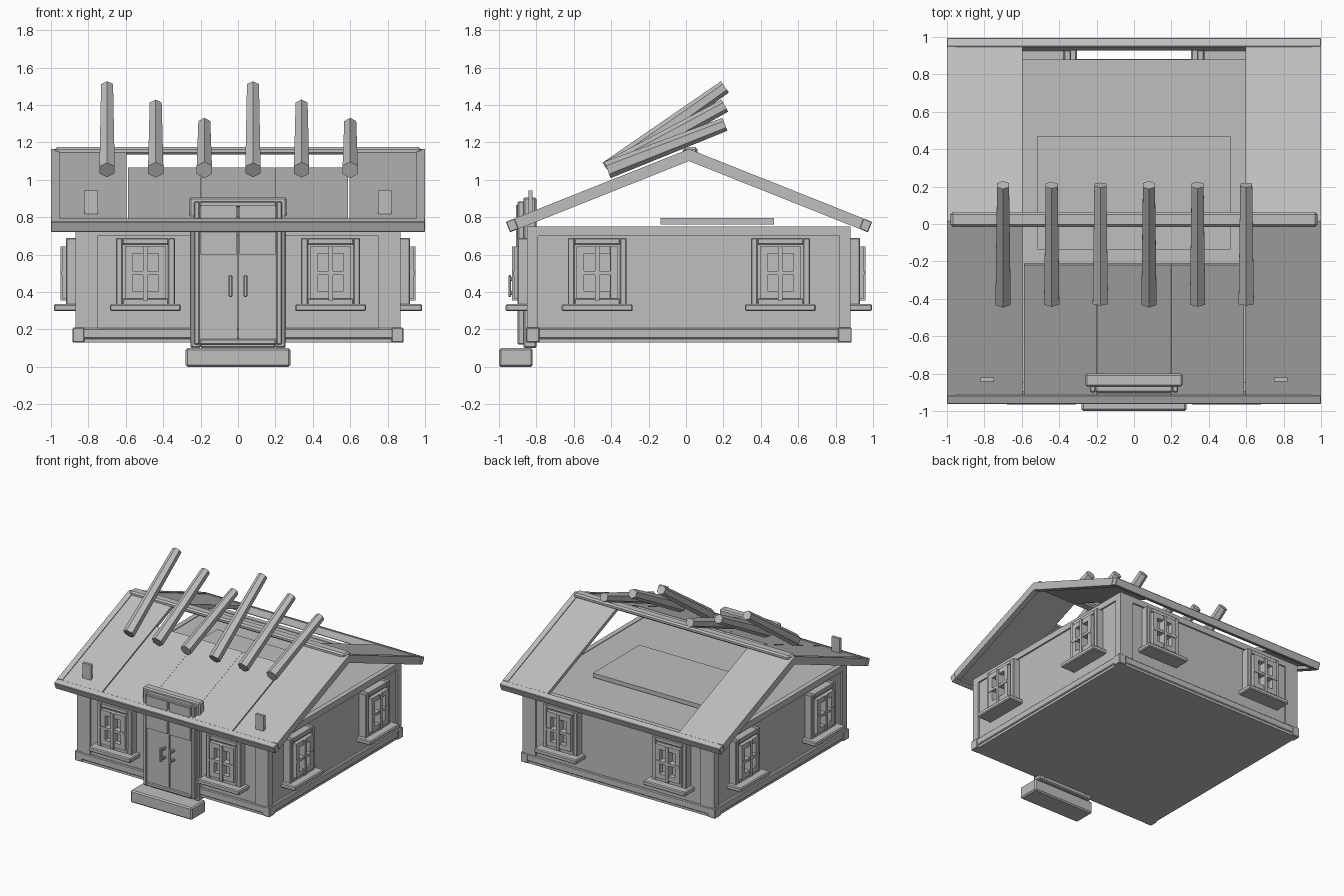
import bpy, bmesh, math
from mathutils import Matrix, Vector

cube = bpy.data.objects.get("Cube")
if cube:
    bpy.data.objects.remove(cube)

grey = bpy.data.materials.new("plain_grey")
grey.use_nodes = True
grey.diffuse_color = (0.52, 0.52, 0.52, 1)
grey.node_tree.nodes["Principled BSDF"].inputs["Base Color"].default_value = grey.diffuse_color


def finish(name, bm, matrix, bevel=0):
    mesh = bpy.data.meshes.new(name)
    bmesh.ops.transform(bm, matrix=matrix, verts=bm.verts)
    bmesh.ops.recalc_face_normals(bm, faces=bm.faces)
    bm.to_mesh(mesh)
    bm.free()
    mesh.materials.append(grey)
    ob = bpy.data.objects.new(name, mesh)
    bpy.context.collection.objects.link(ob)
    if bevel:
        mod = ob.modifiers.new("soft_edges", 'BEVEL')
        mod.width = bevel
        mod.segments = 1
    return ob


def boxes(name, spans, matrix=Matrix(), bevel=0):
    """One object from boxes, each given as x0, x1, y0, y1, z0, z1."""
    bm = bmesh.new()
    for x0, x1, y0, y1, z0, z1 in spans:
        centre = Vector((x0 + x1, y0 + y1, z0 + z1)) / 2
        size = Matrix.Diagonal((x1 - x0, y1 - y0, z1 - z0, 1))
        bmesh.ops.create_cube(bm, size=1, matrix=Matrix.Translation(centre) @ size)
    return finish(name, bm, matrix, bevel)


def ring(x, z0, z1, y0, y1, w):
    """Spans of a rectangular frame of half width x and bar width w."""
    return [(-x, -x + w, y0, y1, z0, z1), (x - w, x, y0, y1, z0, z1),
            (-x + w, x - w, y0, y1, z0, z0 + w), (-x + w, x - w, y0, y1, z1 - w, z1)]


# House body with trim
WX, WF, WB = 0.87, -0.85, 0.88
boxes("walls", [(-0.858, 0.858, WF + 0.012, WB - 0.012, 0.13, 0.745)])
boxes("top_band", [(-WX, WX, WF, WF + 0.04, 0.70, 0.75), (-WX, WX, WB - 0.04, WB, 0.70, 0.75),
                   (-WX, WX - 1.7, WF + 0.04, WB - 0.04, 0.70, 0.75),
                   (WX - 0.04, WX, WF + 0.04, WB - 0.04, 0.70, 0.75)])
boxes("base_band", [(-0.88, 0.88, WF - 0.005, WB + 0.003, 0.15, 0.207)], bevel=0.006)
boxes("base_plinth", [(-0.83, 0.83, WF + 0.002, WB - 0.005, 0.13, 0.15),
                      (-WX, WX, -0.8, 0.83, 0.13, 0.15)])
for sx, side in ((-1, "right"), (1, "left")):
    xs = sorted((sx * 0.75, sx * WX))
    fx = sorted((sx * 0.82, sx * 0.885))
    for end, (y0, y1) in (("front", (WF, WF + 0.06)), ("back", (WB - 0.06, WB))):
        boxes(f"{side}_{end}_post", [(*xs, y0, y1, 0.207, 0.70)])
        boxes(f"{side}_{end}_foot", [(*fx, y0 - 0.006, y1 + 0.006, 0.13, 0.21)], bevel=0.005)


# Windows: local -y points out of the wall
def window(name, x, y, angle):
    m = Matrix.Translation((x, y, 0)) @ Matrix.Rotation(math.radians(angle), 4, 'Z')
    boxes(name + "_frame", ring(0.157, 0.33, 0.69, -0.05, 0.02, 0.035), m, 0.005)
    boxes(name + "_casement", ring(0.122, 0.36, 0.655, -0.04, 0.02, 0.015)
          + ring(0.11, 0.365, 0.645, -0.07, -0.03, 0.04), m)
    boxes(name + "_pane", [(-0.12, 0.12, -0.022, 0.02, 0.36, 0.66)], m)
    boxes(name + "_cross_bars", [(-0.012, 0.012, -0.08, -0.02, 0.355, 0.645),
                                 (-0.11, 0.11, -0.075, -0.02, 0.49, 0.512)], m)
    boxes(name + "_sill", [(-0.19, 0.19, -0.115, 0.02, 0.298, 0.335)], m, 0.007)


for sx, side in ((-1, "right"), (1, "left")):
    window(f"front_{side}_window", sx * 0.495, WF, 0)
    window(f"back_{side}_window", sx * 0.495, WB, 180)
    window(f"{side}_front_window", sx * WX, -0.475, sx * 90)
    window(f"{side}_back_window", sx * WX, 0.505, sx * 90)

# Entrance
boxes("door_step", [(-0.28, 0.28, -1.0, -0.82, 0, 0.1)], bevel=0.01)
boxes("door_surround", [(-0.255, -0.2, -0.87, -0.8, 0.1, 0.8), (0.2, 0.255, -0.87, -0.8, 0.1, 0.8),
                        (-0.2, 0.2, -0.87, -0.8, 0.1, 0.14)], bevel=0.008)
boxes("door_lintel", [(-0.26, 0.26, -0.87, -0.8, 0.79, 0.907)], bevel=0.01)
boxes("door_trim", ring(0.235, 0.12, 0.885, -0.9, -0.86, 0.03), bevel=0.006)
for sx, side in ((-1, "right"), (1, "left")):
    xs = sorted((sx * 0.004, sx * 0.205))
    hx = sorted((sx * 0.03, sx * 0.05))
    ux = sorted((sx * 0.008, sx * 0.2))
    boxes(f"{side}_door_leaf", [(*xs, -0.89, -0.82, 0.14, 0.865), (*ux, -0.91, -0.88, 0.6, 0.865)])
    boxes(f"{side}_door_handle", [(*hx, -0.95, -0.935, 0.375, 0.49), (*hx, -0.94, -0.88, 0.385, 0.405),
                                  (*hx, -0.94, -0.88, 0.46, 0.48)], bevel=0.004)

# Roof: local y runs down the slope from the ridge, local z is its normal
back = Matrix.Translation((0, 0.016, 1.165)) @ Matrix.Rotation(math.radians(-21.7), 4, 'X')
front = Matrix.Translation((0, 0.016, 1.165)) @ Matrix.Rotation(math.pi, 4, 'Z') \
    @ Matrix.Rotation(math.radians(-21.7), 4, 'X')
LEN = 1.054
for name, m in (("front", front), ("back", back)):
    boxes(name + "_eave_beam", [(-1, 1, LEN - 0.05, LEN, -0.06, 0)], m, 0.004)
    boxes(name + "_rake_beams", [(-1, -0.955, 0, LEN - 0.05, -0.06, 0),
                                 (0.955, 1, 0, LEN - 0.05, -0.06, 0)], m)
    boxes(name + "_side_panels", [(-0.955, -0.597, 0, LEN - 0.05, -0.035, -0.006),
                                  (0.597, 0.955, 0, LEN - 0.05, -0.035, -0.006)], m)
boxes("front_middle_panels", [(x - 0.196, x + 0.196, 0.255, LEN - 0.05, -0.035, -0.006)
                              for x in (-0.393, 0, 0.393)], front)
boxes("ridge_beam", [(-0.98, 0.98, -0.015, 0.062, 1.135, 1.175)], bevel=0.012)
boxes("roof_pegs", [(s * 0.785 - 0.037, s * 0.785 + 0.037, -0.842, -0.82, 0.8, 0.943) for s in (-1, 1)])
boxes("loft_slab", [(-0.517, 0.517, -0.135, 0.47, 0.762, 0.797)])

# Leaning hexagonal logs, tapering upwards
for i in range(6):
    x = -0.70 + 0.26 * i
    low = Vector((x, -0.42, 1.053))
    high = Vector((x, 0.208, 1.497 - 0.1 * (i % 3)))
    axis = high - low
    bm = bmesh.new()
    bmesh.ops.create_cone(bm, cap_ends=True, segments=6, radius1=0.047, radius2=0.037, depth=axis.length)
    tilt = math.atan2(axis.y, axis.z)
    finish(f"log_{i + 1}", bm, Matrix.Translation((low + high) / 2) @ Matrix.Rotation(-tilt, 4, 'X'))
